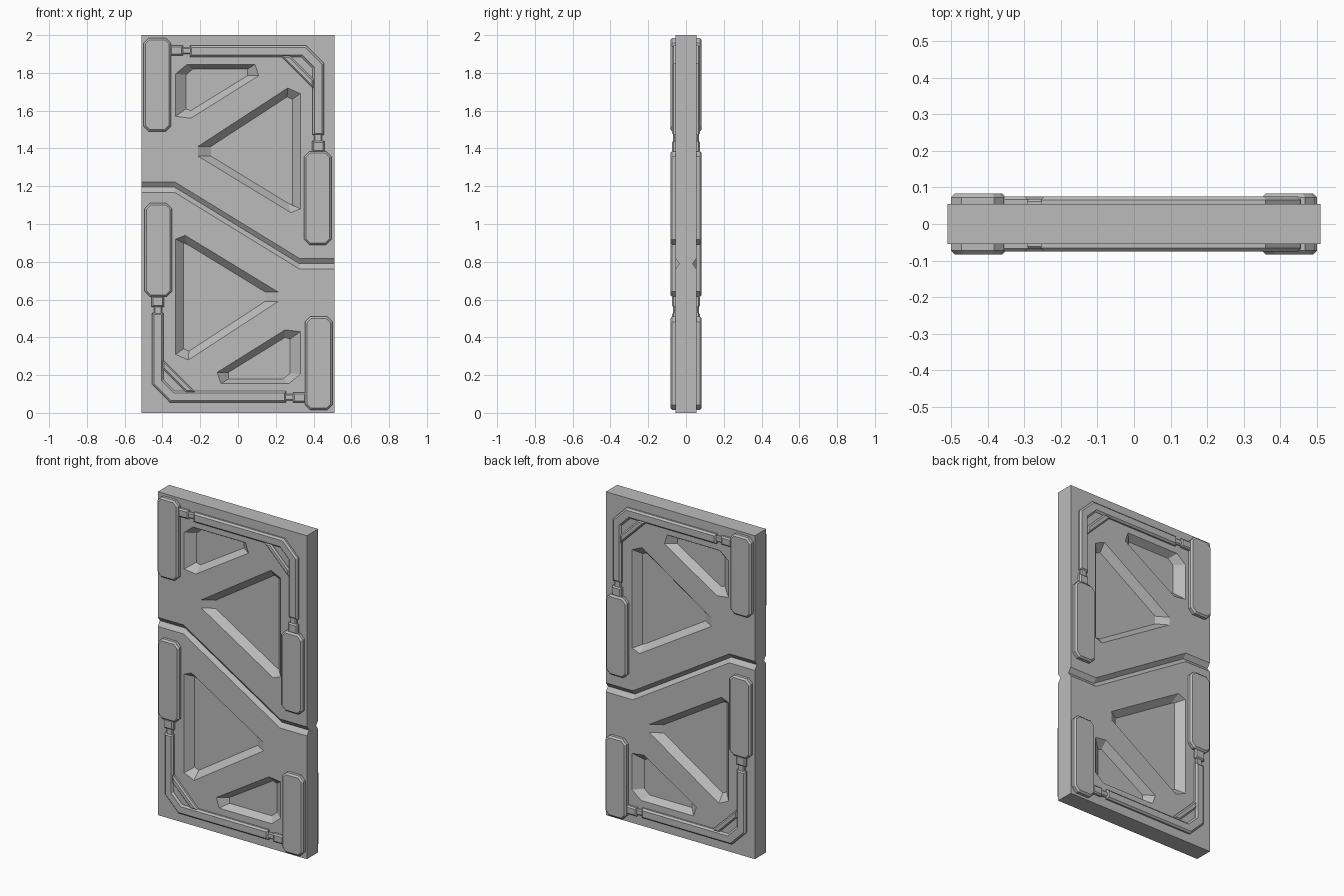
import bpy, bmesh
from mathutils import Vector

if "Cube" in bpy.data.objects:
    bpy.data.objects.remove(bpy.data.objects["Cube"])

grey = bpy.data.materials.new("plain_grey")
grey.use_nodes = True
colour = (0.5, 0.5, 0.5, 1)
grey.diffuse_color = colour
grey.node_tree.nodes["Principled BSDF"].inputs["Base Color"].default_value = colour

HALF_W, FACE, HEIGHT = 0.51, 0.055, 2.0
SIDES = (-1, 1)


def spin(points):
    """Half turn of an outline about the panel centre."""
    return [(-x, HEIGHT - z) for x, z in points]


def box(x0, x1, z0, z1, cut=0):
    """Rectangle outline, with cut corners if asked."""
    if not cut:
        return [(x0, z0), (x1, z0), (x1, z1), (x0, z1)]
    return [(x0 + cut, z0), (x1 - cut, z0), (x1, z0 + cut), (x1, z1 - cut),
            (x1 - cut, z1), (x0 + cut, z1), (x0, z1 - cut), (x0, z0 + cut)]


def inset(points, width):
    """Mitred inward offset of an outline."""
    pts = [Vector(p) for p in points]
    n = len(pts)
    area = sum(pts[i - 1].cross(pts[i]) for i in range(n))
    turn = 1 if area > 0 else -1
    result = []
    for i in range(n):
        a = (pts[i] - pts[i - 1]).normalized()
        b = (pts[(i + 1) % n] - pts[i]).normalized()
        na, nb = Vector((-a.y, a.x)) * turn, Vector((-b.y, b.x)) * turn
        result.append(tuple(pts[i] + (na + nb) * width / (1 + na.dot(nb))))
    return result


def loft(bm, rings):
    """Closed solid through (outline, y) rings of equal point count."""
    loops = [[bm.verts.new((x, y, z)) for x, z in pts] for pts, y in rings]
    faces = [bm.faces.new(loops[0]), bm.faces.new(loops[-1])]
    for low, high in zip(loops, loops[1:]):
        for i in range(len(low)):
            j = (i + 1) % len(low)
            faces.append(bm.faces.new((low[i], low[j], high[j], high[i])))
    bmesh.ops.recalc_face_normals(bm, faces=faces)


def finish(bm, name):
    mesh = bpy.data.meshes.new(name)
    bm.to_mesh(mesh)
    bm.free()
    mesh.materials.append(grey)
    obj = bpy.data.objects.new(name, mesh)
    bpy.context.collection.objects.link(obj)
    return obj


def raised(name, outline, top, chamfer=0.01):
    """Chamfered plate on both faces, repeated by the half turn."""
    for label, pts in (("upper", outline), ("lower", spin(outline))):
        bm = bmesh.new()
        for s in SIDES:
            loft(bm, [(pts, s * (FACE - 0.01)), (pts, s * (top - chamfer)),
                      (inset(pts, chamfer), s * top)])
        finish(bm, f"{label}_{name}")


# Slab
bm = bmesh.new()
loft(bm, [(box(-HALF_W, HALF_W, 0, HEIGHT), y) for y in (-FACE, FACE)])
slab = finish(bm, "panel_slab")

# Sloped triangular recesses: outer rim and floor outlines
DEPTH = 0.042
large_rim = [(-.213, 1.41), (.263, 1.72), (.33, 1.69), (.33, 1.08), (.28, 1.06), (-.213, 1.36)]
large_floor = [(-.144, 1.41), (.26, 1.673), (.288, 1.66), (.288, 1.1), (.265, 1.11), (-.144, 1.36)]
small_rim = [(.11, 1.785), (.09, 1.845), (-.27, 1.845), (-.33, 1.795), (-.33, 1.57), (-.25, 1.56)]
small_floor = [(.05, 1.785), (.05, 1.82), (-.24, 1.82), (-.275, 1.79), (-.275, 1.61), (-.25, 1.6)]

bm = bmesh.new()
for rim, floor in ((large_rim, large_floor), (small_rim, small_floor)):
    for change in (list, spin):
        for s in SIDES:
            r, f = change(rim), change(floor)
            loft(bm, [(r, s * (FACE + 0.02)), (r, s * FACE), (f, s * (FACE - DEPTH))])

# Bent V groove across the middle
path = [(-.6, 1.195), (-.335, 1.195), (.325, .79), (.6, .79)]
for s in SIDES:
    rows = [[bm.verts.new((x, s * y, z + dz)) for y, dz in
             ((FACE + .01, .042), (FACE - .02, 0), (FACE + .01, -.042))] for x, z in path]
    faces = [bm.faces.new(rows[0]), bm.faces.new(rows[-1])]
    for a, b in zip(rows, rows[1:]):
        for i in range(3):
            j = (i + 1) % 3
            faces.append(bm.faces.new((a[i], a[j], b[j], b[i])))
    bmesh.ops.recalc_face_normals(bm, faces=faces)
cutter = finish(bm, "recess_cutter")
cutter.hide_render = True

cut = slab.modifiers.new("recesses", 'BOOLEAN')
cut.operation, cut.solver, cut.object = 'DIFFERENCE', 'EXACT', cutter
bpy.context.view_layer.objects.active = slab
bpy.ops.object.modifier_apply(modifier=cut.name)
bpy.data.objects.remove(cutter)

# Pads at the panel edges
raised("corner_pad", box(-.5, -.355, 1.49, 1.985, .028), .083)
raised("middle_pad", box(.35, .495, .89, 1.385, .028), .083)

# Bent bar between the pads, with a brace and a sunken web at the corner
raised("bent_bar", [(-.255, 1.885), (-.255, 1.945), (.36, 1.945), (.455, 1.85), (.455, 1.47),
                    (.395, 1.47), (.395, 1.825), (.335, 1.885)], .075)
raised("corner_brace", [(.225, 1.89), (.275, 1.89), (.4, 1.765), (.4, 1.715)], .075, .008)
raised("corner_web", [(.26, 1.9), (.34, 1.9), (.41, 1.83), (.41, 1.75)], .064, .004)

# Collars and necks joining bar and pads
raised("side_collar", box(-.36, -.29, 1.893, 1.945), .075, .008)
raised("side_neck", box(-.3, -.245, 1.9, 1.935), .068, .006)
raised("end_collar", box(.393, .457, 1.38, 1.44), .075, .008)
raised("end_neck", box(.402, .445, 1.43, 1.48), .068, .006)
